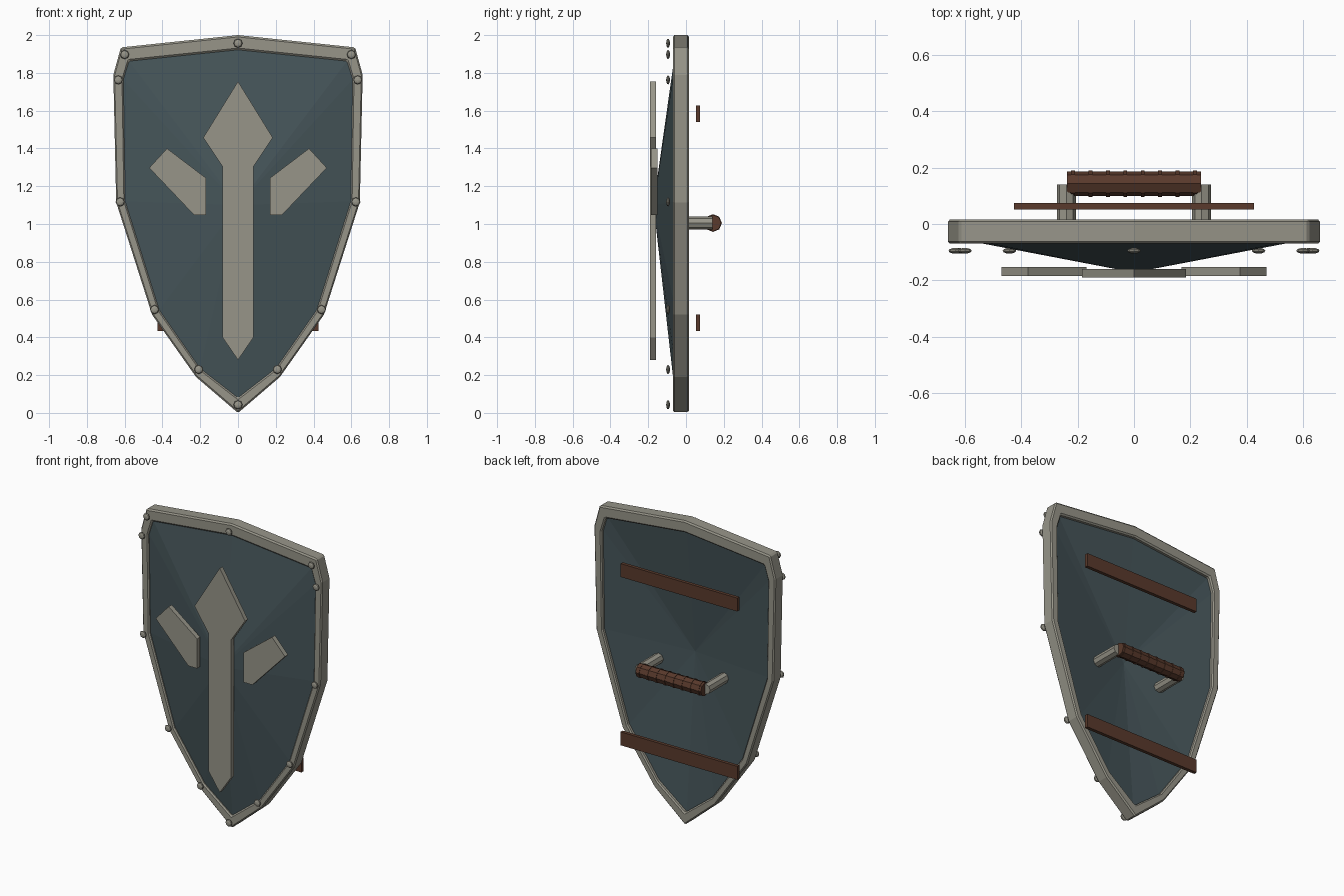
import bpy, bmesh
from math import pi
from mathutils import Matrix, Vector

if "Cube" in bpy.data.objects:
    bpy.data.objects.remove(bpy.data.objects["Cube"])


def material(name, rgb):
    m = bpy.data.materials.new(name)
    m.diffuse_color = (*rgb, 1)
    m.use_nodes = True
    m.node_tree.nodes["Principled BSDF"].inputs["Base Color"].default_value = m.diffuse_color
    return m


STEEL = material("steel", (0.31, 0.30, 0.25))
TEAL = material("teal_paint", (0.06, 0.09, 0.10))
LEATHER = material("leather", (0.10, 0.042, 0.025))


def finish(bm, name, mat):
    bmesh.ops.recalc_face_normals(bm, faces=bm.faces[:])
    me = bpy.data.meshes.new(name)
    bm.to_mesh(me)
    bm.free()
    me.materials.append(mat)
    ob = bpy.data.objects.new(name, me)
    bpy.context.collection.objects.link(ob)
    return ob


def mirrored(half):
    """Right half outline, top to bottom, closed with its mirror image."""
    return half + [(-x, z) for x, z in reversed(half) if x > 0]


def loop(bm, pts, y):
    return [bm.verts.new((x, y, z)) for x, z in pts]


def bridge(bm, a, b):
    n = len(a)
    for i in range(n):
        j = (i + 1) % n
        bm.faces.new((a[i], a[j], b[j], b[i]))


def plate(name, pts, y0, y1, mat):
    bm = bmesh.new()
    a, b = loop(bm, pts, y0), loop(bm, pts, y1)
    bm.faces.new(a)
    bm.faces.new(b)
    bridge(bm, a, b)
    return finish(bm, name, mat)


def rod(name, radius, a, b, mat, sides=8):
    a, b = Vector(a), Vector(b)
    rot = (b - a).to_track_quat('Z', 'Y').to_matrix().to_4x4()
    bm = bmesh.new()
    bmesh.ops.create_cone(bm, cap_ends=True, segments=sides, radius1=radius,
                          radius2=radius, depth=(b - a).length,
                          matrix=Matrix.Translation((a + b) / 2) @ rot)
    return finish(bm, name, mat)


outer = mirrored([(0, 2.0), (0.62, 1.935), (0.66, 1.79), (0.645, 1.115),
                  (0.455, 0.52), (0.222, 0.19), (0, 0)])
inner = mirrored([(0, 1.922), (0.577, 1.862), (0.607, 1.765), (0.597, 1.12),
                  (0.417, 0.545), (0.2, 0.235), (0, 0.08)])

# Metal rim
bm = bmesh.new()
loops = [loop(bm, p, y) for p, y in
         ((outer, -0.07), (outer, 0.016), (inner, 0.016), (inner, -0.07))]
for i in range(4):
    bridge(bm, loops[i], loops[(i + 1) % 4])
rim = finish(bm, "rim", STEEL)
bev = rim.modifiers.new("bevel", 'BEVEL')
bev.width, bev.segments = 0.008, 1

# Shield board: faceted, pointed toward the front
bm = bmesh.new()
front, back = loop(bm, inner, -0.056), loop(bm, inner, -0.008)
for ring, y in ((front, -0.172), (back, -0.095)):
    apex = bm.verts.new((0, y, 1.1))
    for i in range(len(ring)):
        bm.faces.new((ring[i], ring[(i + 1) % len(ring)], apex))
bridge(bm, front, back)
finish(bm, "board", TEAL)

# Front emblem: blade and two side wings
plate("emblem_blade", mirrored([(0, 1.755), (0.184, 1.457), (0.082, 1.305),
                                (0.082, 0.4), (0, 0.28)]), -0.19, -0.16, STEEL)
wing = [(0.47, 1.297), (0.376, 1.4), (0.169, 1.243), (0.169, 1.048), (0.233, 1.048)]
for side, s in (("right", 1), ("left", -1)):
    plate("emblem_wing_" + side, [(s * x, z) for x, z in wing], -0.184, -0.152, STEEL)

# Rivets around the rim
rivets = mirrored([(0, 1.957), (0.6, 1.897), (0.634, 1.763), (0.624, 1.117),
                   (0.442, 0.547), (0.208, 0.23), (0, 0.043)])
for i, (x, z) in enumerate(rivets):
    bm = bmesh.new()
    bmesh.ops.create_uvsphere(bm, u_segments=8, v_segments=6, radius=0.024,
                              matrix=Matrix.Translation((x, -0.095, z))
                              @ Matrix.Diagonal((1, 0.42, 1, 1))
                              @ Matrix.Rotation(pi / 2, 4, 'X'))
    finish(bm, f"rivet_{i + 1}", STEEL)

# Leather straps across the back
for name, z in (("upper_strap", 1.584), ("lower_strap", 0.477)):
    plate(name, mirrored([(0.425, z + 0.044), (0.425, z - 0.044)]), 0.052, 0.074, LEATHER)

# Handle: two posts, grip and wrap bands
for side, s in (("right", 1), ("left", -1)):
    rod("handle_post_" + side, 0.034, (s * 0.24, -0.06, 1.005), (s * 0.24, 0.14, 1.005), STEEL)
rod("grip", 0.044, (-0.238, 0.143, 1.005), (0.238, 0.143, 1.005), LEATHER)
for i in range(8):
    x = -0.217 + i * 0.062
    rod(f"grip_band_{i + 1}", 0.047, (x - 0.007, 0.143, 1.005), (x + 0.007, 0.143, 1.005), LEATHER)
